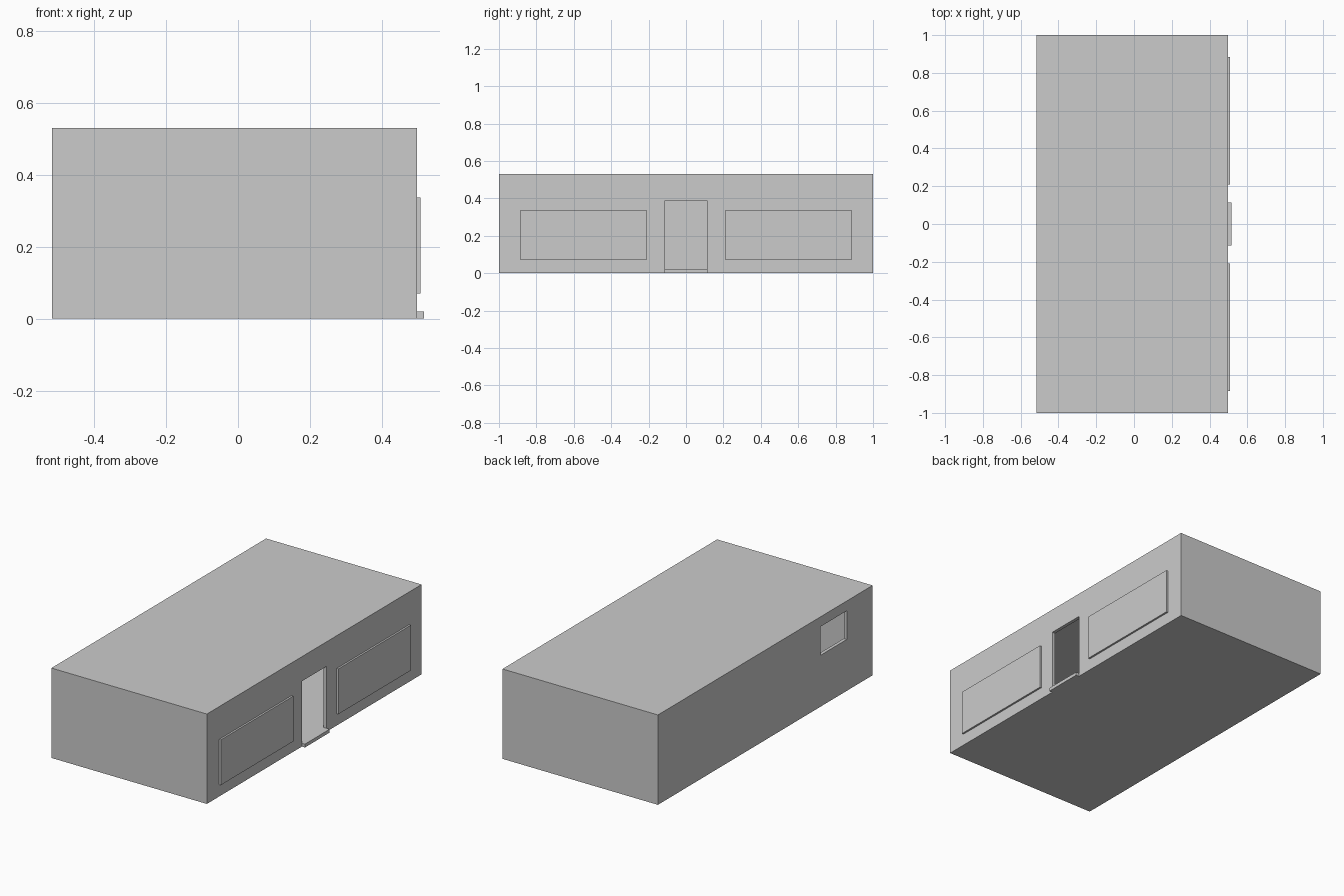
import bpy
import bmesh
from mathutils import Vector

if "Cube" in bpy.data.objects:
    bpy.data.objects.remove(bpy.data.objects["Cube"])


def box(name, lo, hi):
    """Axis-aligned box between two corners."""
    lo, hi = Vector(lo), Vector(hi)
    bm = bmesh.new()
    bmesh.ops.create_cube(bm, size=1)
    bmesh.ops.scale(bm, vec=hi - lo, verts=bm.verts)
    bmesh.ops.translate(bm, vec=(lo + hi) / 2, verts=bm.verts)
    mesh = bpy.data.meshes.new(name)
    bm.to_mesh(mesh)
    bm.free()
    obj = bpy.data.objects.new(name, mesh)
    bpy.context.collection.objects.link(obj)
    return obj


def cut(target, name, lo, hi):
    """Subtract a hidden box from the target."""
    cutter = box(name, lo, hi)
    cutter.hide_render = True
    cutter.display_type = 'WIRE'
    mod = target.modifiers.new(name, 'BOOLEAN')
    mod.operation = 'DIFFERENCE'
    mod.solver = 'EXACT'
    mod.object = cutter


BACK, FACE, HEIGHT, WALL = -0.517, 0.497, 0.53, 0.02
DOOR = 0.115

# Hollow building shell with doorway and small rear window
shell = box("building_shell", (BACK, -1, 0), (FACE, 1, HEIGHT))
cut(shell, "room_cutter", (BACK + WALL, -1 + WALL, WALL),
    (FACE - WALL, 1 - WALL, HEIGHT - WALL))
cut(shell, "doorway_cutter", (FACE - 0.04, -DOOR, WALL), (FACE + 0.04, DOOR, 0.385))
cut(shell, "rear_window_cutter", (BACK - 0.04, -0.76, 0.303), (BACK + 0.04, -0.517, 0.472))

# Door step
box("door_step", (FACE, -DOOR, 0), (0.517, DOOR, WALL))

# Large shop window panels either side of the door
for side, y0, y1 in (("left", -0.885, -0.21), ("right", 0.21, 0.885)):
    box(side + "_window_panel", (FACE - 0.01, y0, 0.07), (0.508, y1, 0.337))
